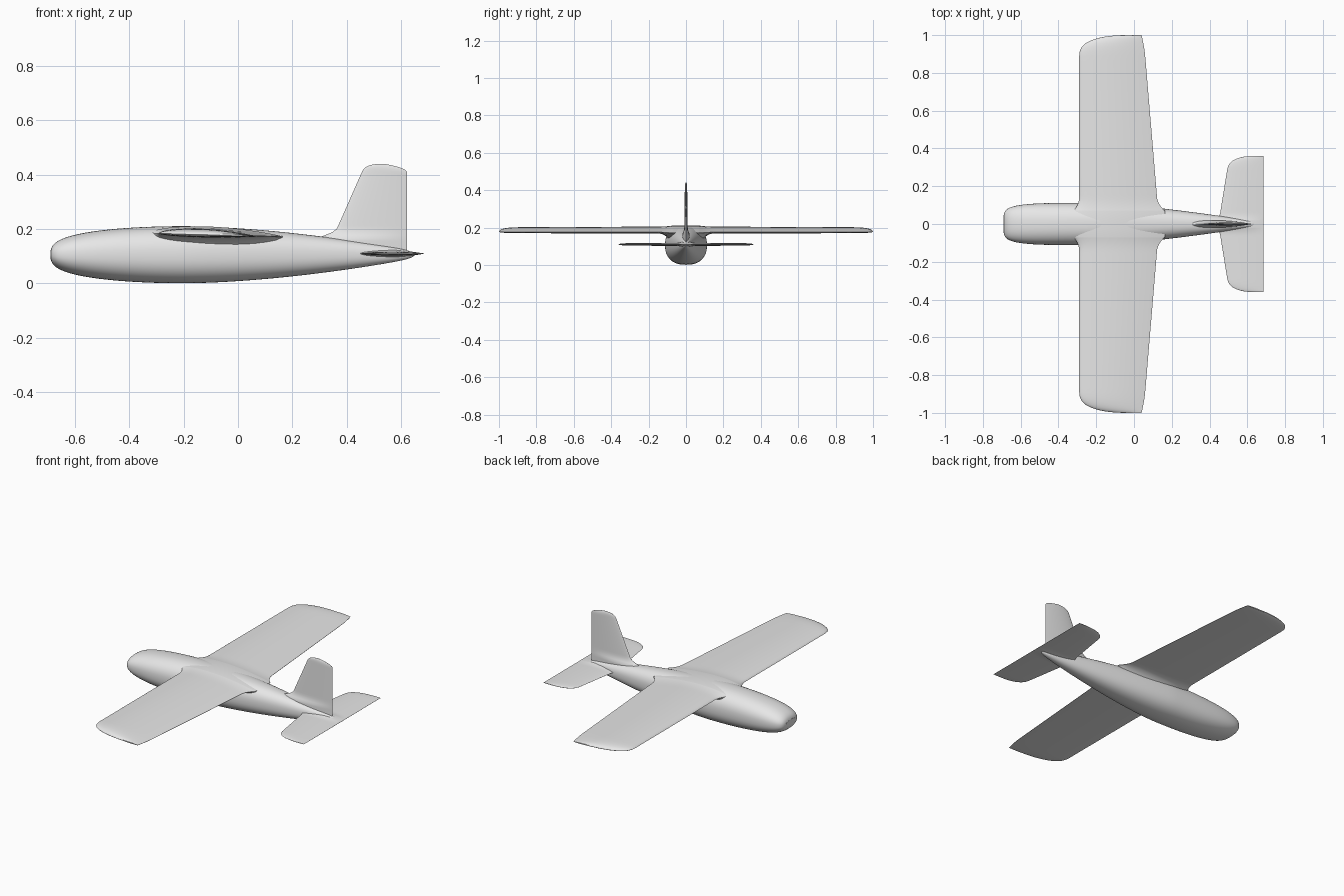
import bpy
import bmesh
import math

cube = bpy.data.objects.get("Cube")
if cube:
    bpy.data.objects.remove(cube, do_unlink=True)

grey = bpy.data.materials.new("light_grey")
grey.use_nodes = True
grey.diffuse_color = (0.8, 0.8, 0.8, 1)
grey.node_tree.nodes["Principled BSDF"].inputs["Base Color"].default_value = grey.diffuse_color


def loft(name, rings):
    """Skin a list of equal point rings, cap both ends and shade smooth."""
    bm = bmesh.new()
    loops = [[bm.verts.new(point) for point in ring] for ring in rings]
    for a, b in zip(loops, loops[1:]):
        for i in range(len(a)):
            bm.faces.new((a[i - 1], a[i], b[i], b[i - 1]))
    bm.faces.new(loops[0])
    bm.faces.new(loops[-1])
    bmesh.ops.recalc_face_normals(bm, faces=bm.faces)
    mesh = bpy.data.meshes.new(name)
    bm.to_mesh(mesh)
    bm.free()
    mesh.materials.append(grey)
    obj = bpy.data.objects.new(name, mesh)
    bpy.context.collection.objects.link(obj)
    bpy.ops.object.select_all(action='DESELECT')
    obj.select_set(True)
    bpy.context.view_layer.objects.active = obj
    bpy.ops.object.shade_smooth_by_angle(angle=math.radians(40))


def eased(start, end, count):
    """Values from start to end, closer together near both ends."""
    return [start + (end - start) * (1 - math.cos(math.pi * i / count)) / 2
            for i in range(count + 1)]


def signed_power(value, power):
    return math.copysign(abs(value) ** power, value)


def body_ring(x, nose=-0.69, widest=-0.2, tail=0.65, centre=0.106, sides=48):
    """Superelliptic cross-section: blunt nose, long taper to the tail."""
    if x < widest:
        u = min(0.998, (widest - x) / (widest - nose))
        width = (1 - u ** 4) ** 0.18
        height = (1 - u ** 2) ** 0.33
    else:
        u = min(0.998, (x - widest) / (tail - widest))
        end_round = math.sqrt(1 - u ** 40)
        width = (1 - 0.88 * u ** 1.35) * end_round
        height = (1 - 0.87 * u ** 1.7) * end_round
    angles = [math.tau * i / sides for i in range(sides)]
    return [(x,
             0.112 * width * signed_power(math.cos(a), 0.85),
             centre + 0.105 * height * signed_power(math.sin(a), 0.85))
            for a in angles]


def airfoil(lead, trail, upper, lower):
    """Streamlined outline as (along chord, across chord) pairs."""
    def bulge(t):
        return 2.1 * math.sqrt(t) * (1 - t ** 1.5) + 0.04 * t

    stations = eased(0, 1, 18)
    chord = trail - lead
    over = [(lead + chord * t, upper * bulge(t)) for t in reversed(stations)]
    under = [(lead + chord * t, -lower * bulge(t)) for t in stations[1:]]
    return over + under


def panel(name, place, root, tip, lead, trail, upper, lower, taper, round_from,
          round_depth, trim, fillet_end, fillet_width, fillet_lead, fillet_trail,
          fillet_upper, fillet_lower, mirrored):
    """Flying surface with a rounded tip corner and a flared root."""
    sections = []
    for s in eased(root, tip, 36):
        f = (s - root) / (tip - root)
        q = max(0, (s - round_from) / (tip - round_from))
        flare = max(0, min(1, (fillet_end - s) / fillet_width)) ** 2
        corner = math.sqrt(max(0, 1 - q ** 3))
        slim = (1 - taper * f) * max(0.2, corner)
        outline = airfoil(
            lead[0] + (lead[1] - lead[0]) * f + round_depth * (1 - corner) - fillet_lead * flare,
            trail[0] + (trail[1] - trail[0]) * f - trim * q ** 2 + fillet_trail * flare,
            upper * slim + fillet_upper * flare,
            lower * slim + fillet_lower * flare)
        sections.append((s, outline))
    if mirrored:
        sections = [(-s, outline) for s, outline in reversed(sections)] + sections
    loft(name, [[place(s, x, d) for x, d in outline] for s, outline in sections])


# Fuselage
loft("fuselage", [body_ring(x) for x in eased(-0.69, 0.65, 64)])

# Main wing, set slightly nose-up, flared into the fuselage underneath
panel("main_wing", lambda s, x, d: (x, s, 0.177 - x / 40 + d),
      root=0.07, tip=1, lead=(-0.29, -0.29), trail=(0.128, 0.05),
      upper=0.025, lower=0.012, taper=0.2, round_from=0.88, round_depth=0.24, trim=0.01,
      fillet_end=0.14, fillet_width=0.07, fillet_lead=0.03, fillet_trail=0.035,
      fillet_upper=0.005, fillet_lower=0.065, mirrored=True)

# Horizontal tail
panel("tailplane", lambda s, x, d: (x, s, 0.11 + d),
      root=0.02, tip=0.36, lead=(0.45, 0.505), trail=(0.685, 0.685),
      upper=0.008, lower=0.008, taper=0.2, round_from=0.28, round_depth=0.12, trim=0,
      fillet_end=0.06, fillet_width=0.04, fillet_lead=0.02, fillet_trail=0,
      fillet_upper=0.006, fillet_lower=0.006, mirrored=True)

# Vertical fin with a swept leading edge flared into the spine
panel("vertical_fin", lambda s, x, d: (x, d, s),
      root=0.12, tip=0.44, lead=(0.328, 0.469), trail=(0.622, 0.622),
      upper=0.01, lower=0.01, taper=0.4, round_from=0.41, round_depth=0.05, trim=0.08,
      fillet_end=0.205, fillet_width=0.04, fillet_lead=0.07, fillet_trail=0,
      fillet_upper=0.01, fillet_lower=0.01, mirrored=False)
